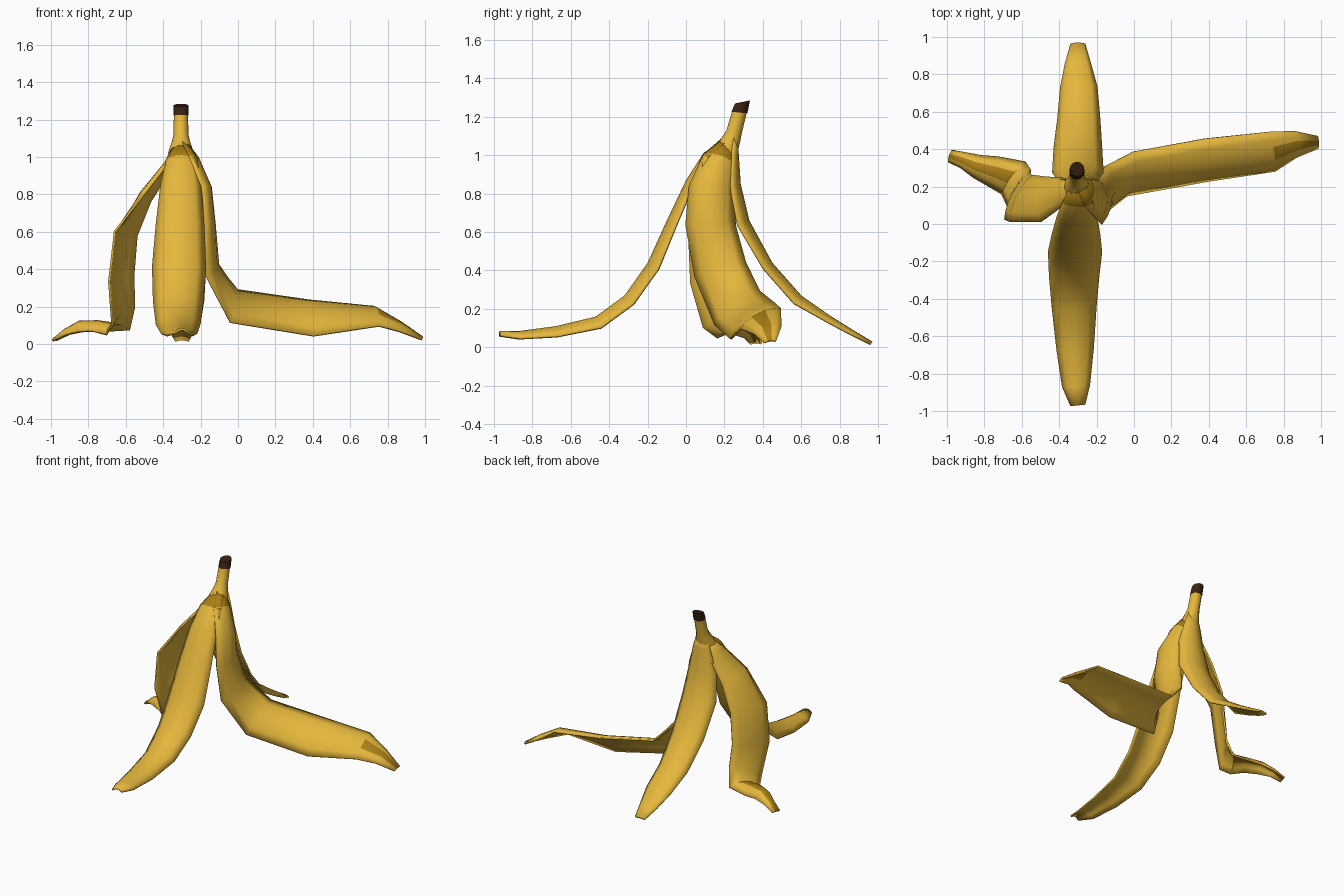
import bpy, bmesh, math
from mathutils import Vector, Matrix

if "Cube" in bpy.data.objects:
    bpy.data.objects.remove(bpy.data.objects["Cube"])


def material(name, rgb):
    m = bpy.data.materials.new(name)
    m.diffuse_color = (*rgb, 1)
    m.use_nodes = True
    m.node_tree.nodes["Principled BSDF"].inputs["Base Color"].default_value = m.diffuse_color
    return m


yellow = material("peel yellow", (0.78, 0.47, 0.045))
gold = material("dark gold", (0.40, 0.21, 0.008))
brown = material("stem brown", (0.04, 0.015, 0.007))


def finish(name, bm, mats, angle):
    mesh = bpy.data.meshes.new(name)
    bm.to_mesh(mesh)
    bm.free()
    ob = bpy.data.objects.new(name, mesh)
    bpy.context.collection.objects.link(ob)
    for m in mats:
        mesh.materials.append(m)
    bpy.ops.object.select_all(action='DESELECT')
    ob.select_set(True)
    bpy.context.view_layer.objects.active = ob
    bpy.ops.object.shade_smooth_by_angle(angle=math.radians(angle))
    return ob


COLS = 6


def peel_strip(name, heading, stations, crown_gold=False, tip_gold=0):
    """Arched strip; station = ridge x, y, z, half width, edge drop, roll degrees."""
    side0 = Vector((heading[1], -heading[0], 0)).normalized()
    pts = [Vector(s[:3]) for s in stations]
    last = len(pts) - 1
    bm = bmesh.new()
    rows = []
    for i, s in enumerate(stations):
        t = Vector((0, 0, 0))
        if i > 0:
            t += (pts[i] - pts[i - 1]).normalized()
        if i < last:
            t += (pts[i + 1] - pts[i]).normalized()
        t.normalize()
        side = (side0 - t * side0.dot(t)).normalized()
        side = Matrix.Rotation(math.radians(s[5]), 3, t) @ side
        out = side.cross(t)
        row = []
        for c in range(COLS + 1):
            u = 2 * c / COLS - 1
            row.append(bm.verts.new(pts[i] + side * s[3] * u - out * s[4] * u * u))
        rows.append(row)
    for i in range(last):
        for c in range(COLS):
            f = bm.faces.new((rows[i][c], rows[i + 1][c],
                              rows[i + 1][c + 1], rows[i][c + 1]))
            # dark crown at the top, dark streak along the tip
            streak = i >= last - tip_gold and c in (2, 3)
            if (crown_gold and i == 0) or streak:
                f.material_index = 1
    bm.normal_update()
    # make faces point outward from the strip
    bmesh.ops.reverse_faces(bm, faces=bm.faces) if bm.faces[:][COLS // 2].normal.dot(
        Vector((heading[0], heading[1], 0.5))) < 0 else None
    ob = finish(name, bm, (yellow, gold), 50)
    mod = ob.modifiers.new("thickness", 'SOLIDIFY')
    mod.thickness = 0.012
    mod.offset = -1


peel_strip("front_peel", (0, -1), [
    (-.30, .20, 1.09, .04, .02, 0),
    (-.30, .09, 1.01, .085, .03, 0),
    (-.305, .00, .87, .11, .04, 0),
    (-.31, -.10, .66, .13, .05, 0),
    (-.315, -.20, .44, .145, .06, 0),
    (-.32, -.32, .27, .135, .06, 0),
    (-.32, -.47, .16, .12, .06, 0),
    (-.315, -.68, .11, .10, .05, 0),
    (-.31, -.87, .085, .075, .035, 0),
    (-.30, -.97, .085, .04, .02, 0)], crown_gold=True)

peel_strip("back_peel", (0, 1), [
    (-.30, .27, 1.09, .04, .02, 0),
    (-.30, .275, 1.0, .07, .03, 0),
    (-.30, .285, .85, .11, .05, 0),
    (-.30, .33, .66, .138, .06, 0),
    (-.30, .45, .44, .13, .05, 0),
    (-.295, .60, .27, .115, .05, 0),
    (-.295, .75, .165, .10, .03, 0),
    (-.30, .87, .09, .07, .02, 0),
    (-.30, .97, .03, .04, .01, 0)])

peel_strip("right_peel", (1, 0.12), [
    (-.28, .23, 1.09, .04, .02, 0),
    (-.21, .18, 1.0, .09, .05, 0),
    (-.14, .14, .84, .12, .06, 0),
    (-.12, .13, .65, .13, .06, 3),
    (-.10, .17, .42, .14, .06, 15),
    (.01, .24, .235, .15, .05, 38),
    (.40, .31, .18, .15, .05, 40),
    (.75, .375, .178, .12, .03, 25),
    (.88, .42, .115, .075, .03, 15),
    (.99, .435, .04, .035, .01, 10)], crown_gold=True, tip_gold=2)

peel_strip("left_peel", (-1, 0.25), [
    (-.32, .23, 1.09, .04, .02, 0),
    (-.40, .18, .96, .08, .03, 0),
    (-.52, .14, .81, .125, .04, 0),
    (-.63, .15, .60, .14, .03, 12),
    (-.655, .16, .35, .14, .03, 14),
    (-.635, .20, .16, .13, .02, 8),
    (-.66, .25, .115, .11, .05, 0),
    (-.75, .28, .128, .085, .055, 0),
    (-.85, .31, .125, .065, .055, 0),
    (-.93, .345, .08, .045, .03, 0),
    (-.99, .365, .03, .035, .01, 0)], tip_gold=4)


def tube(name, rings, mats, sides=12):
    """Leaning tube; ring = y, z, radius, tilt of the ring in y."""
    bm = bmesh.new()
    loops = []
    for y, z, r, tilt in rings:
        loop = []
        for k in range(sides):
            a = 2 * math.pi * k / sides
            dy = r * math.sin(a)
            loop.append(bm.verts.new((-.305 + r * math.cos(a), y + dy, z + dy * tilt)))
        loops.append(loop)
    for a, b in zip(loops, loops[1:]):
        for k in range(sides):
            j = (k + 1) % sides
            bm.faces.new((a[k], a[j], b[j], b[k]))
    bm.faces.new(loops[-1])
    bm.faces.new(loops[0][::-1])
    return finish(name, bm, mats, 40)


# stem with a flared root where the strips meet, and its dry end
tube("stem", [(.20, 1.02, .07, 0), (.235, 1.085, .048, -.2),
              (.25, 1.12, .04, -.2), (.278, 1.225, .038, -.1)], (yellow,))
tube("stem_end", [(.278, 1.222, .041, -.1), (.294, 1.277, .039, .2)], (brown,))
